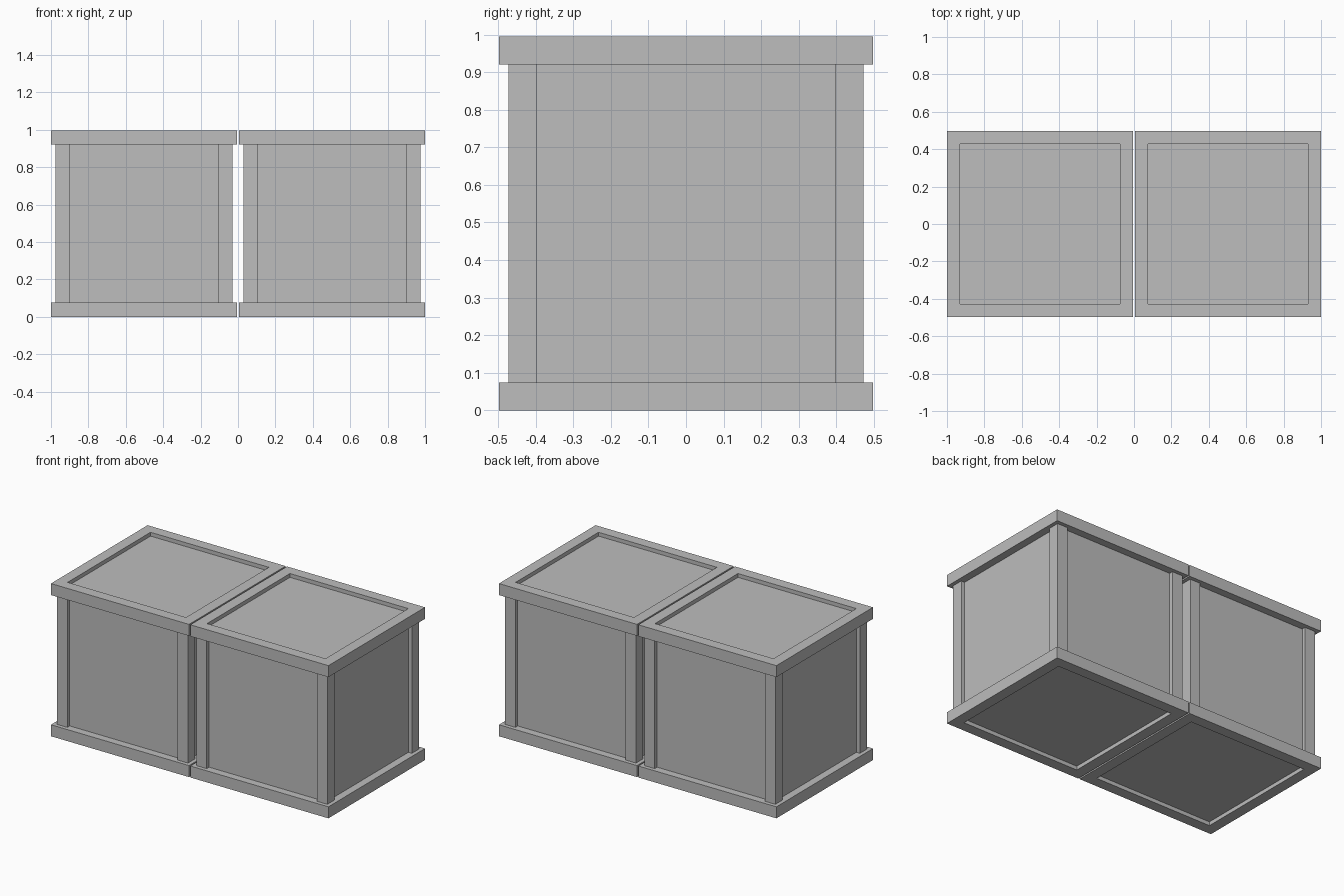
import bpy, bmesh
from mathutils import Vector

if "Cube" in bpy.data.objects:
    bpy.data.objects.remove(bpy.data.objects["Cube"], do_unlink=True)

# Single plain grey
grey = bpy.data.materials.new("plain_grey")
grey.use_nodes = True
color = (0.51, 0.51, 0.51, 1)
grey.diffuse_color = color
grey.node_tree.nodes["Principled BSDF"].inputs["Base Color"].default_value = color

HALF = 0.4975      # half width of the rims
POST = 0.4725      # outer face of the posts
OPEN = 0.3975      # inner edge of posts and rims
PANEL = 0.4475     # recessed side panels
HEIGHT = 0.995
RIM = 0.075
RECESS = 0.025


def box(name, low, high, recess_dir=0):
    """Box between two corners; optionally sink a panel into its top (1) or bottom (-1)."""
    low, high = Vector(low), Vector(high)
    bm = bmesh.new()
    bmesh.ops.create_cube(bm, size=1)
    bmesh.ops.scale(bm, vec=high - low, verts=bm.verts)
    bmesh.ops.translate(bm, vec=(low + high) / 2, verts=bm.verts)
    if recess_dir:
        bm.normal_update()
        face = next(f for f in bm.faces if f.normal.z * recess_dir > 0.9)
        bmesh.ops.inset_region(bm, faces=[face], thickness=HALF - OPEN)
        # Zero-width second inset makes the upright walls of the recess
        bmesh.ops.inset_individual(bm, faces=[face], thickness=0)
        bmesh.ops.translate(bm, vec=(0, 0, -RECESS * recess_dir), verts=face.verts)
    mesh = bpy.data.meshes.new(name)
    bm.to_mesh(mesh)
    bm.free()
    mesh.materials.append(grey)
    obj = bpy.data.objects.new(name, mesh)
    bpy.context.collection.objects.link(obj)
    return obj


def crate(side, x):
    top = HEIGHT - RIM
    # Rims with sunken panels
    parts = [
        box(side + "_bottom_rim", (-HALF, -HALF, 0), (HALF, HALF, RIM), -1),
        box(side + "_top_rim", (-HALF, -HALF, top), (HALF, HALF, HEIGHT), 1),
        box(side + "_side_panels", (-PANEL, -PANEL, RIM), (PANEL, PANEL, top)),
    ]
    # Corner posts
    for sx, xname in ((-1, "right"), (1, "left")):
        for sy, yname in ((-1, "front"), (1, "back")):
            xs = sorted((sx * OPEN, sx * POST))
            ys = sorted((sy * OPEN, sy * POST))
            parts.append(box(f"{side}_crate_{yname}_{xname}_post",
                             (xs[0], ys[0], RIM), (xs[1], ys[1], top)))
    for part in parts:
        part.location.x = x


# Two crates side by side
crate("left", 0.5025)
crate("right", -0.5025)
